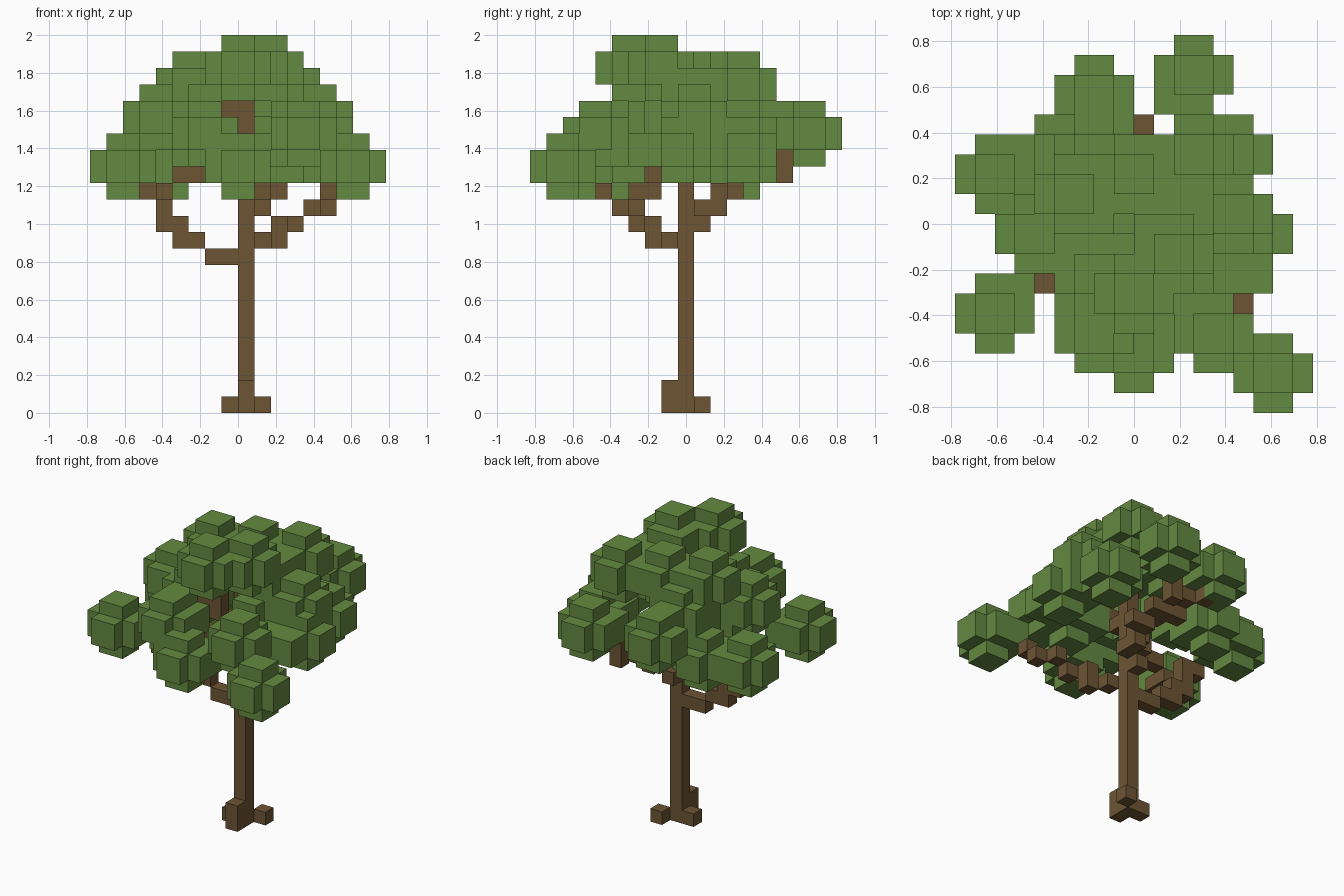
import bpy
import bmesh
from mathutils import Vector

cube = bpy.data.objects.get("Cube")
if cube:
    bpy.data.objects.remove(cube, do_unlink=True)

UNIT = 2 / 23          # edge of one block
occupied = {}          # block -> part name


def flat_material(name, color):
    mat = bpy.data.materials.new(name)
    mat.use_nodes = True
    mat.diffuse_color = color
    bsdf = mat.node_tree.nodes["Principled BSDF"]
    bsdf.inputs["Base Color"].default_value = color
    bsdf.inputs["Roughness"].default_value = 1
    return mat


bark = flat_material("bark_brown", (0.152, 0.09, 0.034, 1))
foliage = flat_material("leaf_green", (0.127, 0.252, 0.052, 1))
part_material = {}


def add_blocks(name, blocks, mat):
    part_material[name] = mat
    for block in blocks:
        occupied.setdefault(block, name)


def box(low, size):
    return [(low[0] + a, low[1] + b, low[2] + c)
            for a in range(size[0]) for b in range(size[1]) for c in range(size[2])]


def leaf_ball(low):
    """Four-block cube without its edges, plus a bulge facing the trunk."""
    blocks = []
    for a, b, c in box((0, 0, 0), (4, 4, 4)):
        if sum(v in (0, 3) for v in (a, b, c)) < 2:
            blocks.append((low[0] + a, low[1] + b, low[2] + c))
    inner_x = low[0] + (3 if low[0] + 1 < 0 else 0)
    inner_y = low[1] + (3 if low[1] + 1 < 0 else 0)
    blocks += [(inner_x, inner_y, low[2] + c) for c in (1, 2)]
    return blocks


# Trunk and roots
add_blocks("trunk", box((0, 0, 0), (1, 1, 18)), bark)
add_blocks("front_root", box((0, -1, 0), (1, 1, 2)), bark)
add_blocks("side_root", [(-1, 0, 0)], bark)
add_blocks("back_root", [(1, 1, 0)], bark)

# Branches stepping up and outwards
branches = {
    "right_branch": [(-1, 0, 9), (-2, 0, 9), (-3, 0, 10), (-4, 0, 10), (-4, 0, 11),
                     (-5, 0, 11), (-5, 0, 12), (-5, 0, 13), (-6, 0, 13)],
    "left_front_branch": [(1, -1, 10), (2, -2, 10), (2, -2, 11), (3, -3, 11),
                          (4, -3, 12), (5, -4, 12), (5, -5, 13)],
    "back_branch": [(0, 1, 11), (1, 1, 12), (1, 2, 12), (1, 2, 13), (2, 3, 13),
                    (1, 4, 14), (0, 5, 15), (1, 6, 14), (1, 6, 15)],
    "back_right_branch": [(1, 3, 13), (0, 3, 14), (0, 4, 14), (-1, 4, 14),
                          (-1, 5, 15), (-2, 6, 15)],
    "right_front_branch": [(-1, 0, 14), (-2, -1, 14), (-3, -2, 14), (-4, -2, 14),
                           (-5, -2, 13), (-5, -3, 13)],
    "top_branch": [(0, -1, 15), (0, -2, 16), (0, -3, 17), (0, -3, 18), (-1, -3, 18)],
}
for name, path in branches.items():
    add_blocks(name, path, bark)

# Leaf clusters, each given by its lowest corner
clusters = {
    "left_front_tip": (5, -9, 13),
    "right_front_tip": (-9, -6, 13),
    "right_tip": (-9, 1, 13),
    "back_left_tip": (1, 6, 15),
    "back_right_tip": (-4, 5, 15),
    "front_low": (-2, -8, 13),
    "front_left": (2, -7, 15),
    "front_right": (-4, -7, 15),
    "left_low": (1, -5, 14),
    "left_side": (4, -2, 14),
    "left_upper": (3, -1, 16),
    "left_back": (3, 2, 14),
    "right_side": (-7, -2, 16),
    "right_back": (-6, 2, 13),
    "right_middle": (-5, -1, 15),
    "right_inner": (-4, -4, 16),
    "left_inner": (1, -1, 17),
    "back_inner": (-2, 1, 18),
    "back_right_inner": (-4, 2, 16),
    "back_high": (1, 2, 18),
    "right_high": (-5, 0, 18),
    "front_crown": (-2, -5, 19),
    "left_crown": (0, -3, 19),
}
for name, low in clusters.items():
    add_blocks(name + "_leaves", leaf_ball(low), foliage)

# Leaves joining the clusters
add_blocks("left_joining_leaves", box((4, -3, 15), (3, 2, 2)), foliage)
add_blocks("front_joining_leaves", box((2, -3, 17), (2, 1, 2)), foliage)
add_blocks("middle_joining_leaves", box((-1, 0, 18), (2, 2, 2)), foliage)
add_blocks("right_joining_leaves", box((-4, -4, 16), (1, 1, 2)), foliage)

# Skin every part with the faces that are not covered by a neighbour
AXES = [Vector(v) for v in ((1, 0, 0), (0, 1, 0), (0, 0, 1))]
CENTER = Vector((0.5, 0, 0.5))

for name, mat in part_material.items():
    bm = bmesh.new()
    for block in [b for b, part in occupied.items() if part == name]:
        middle = Vector(block) + CENTER
        for n, axis in enumerate(AXES):
            u, v = AXES[(n + 1) % 3] / 2, AXES[(n + 2) % 3] / 2
            for sign in (1, -1):
                neighbour = tuple(int(c) for c in Vector(block) + axis * sign)
                if neighbour in occupied:
                    continue
                face_mid = middle + axis * sign / 2
                corners = [face_mid - u - v, face_mid + u - v,
                           face_mid + u + v, face_mid - u + v]
                bm.faces.new([bm.verts.new(c * UNIT) for c in corners[::sign]])
    bmesh.ops.remove_doubles(bm, verts=bm.verts, dist=UNIT / 100)
    bmesh.ops.dissolve_limit(bm, angle_limit=0.01, verts=bm.verts, edges=bm.edges)
    mesh = bpy.data.meshes.new(name)
    bm.to_mesh(mesh)
    bm.free()
    mesh.materials.append(mat)
    bpy.context.collection.objects.link(bpy.data.objects.new(name, mesh))
